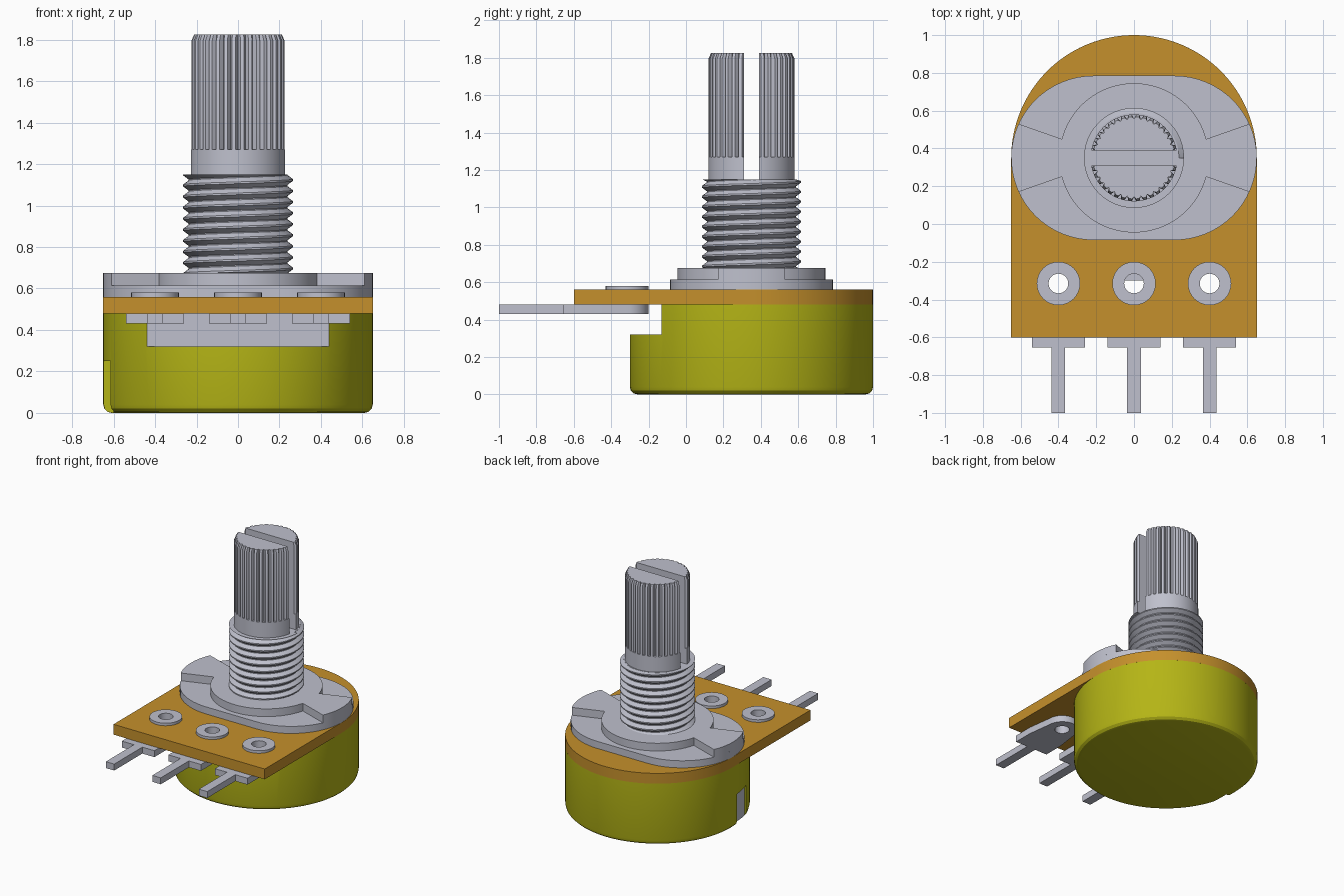
import bpy, bmesh
from math import sin, cos, pi, radians, asin, atan2, hypot

cube = bpy.data.objects.get("Cube")
if cube:
    bpy.data.objects.remove(cube, do_unlink=True)

AXIS = 0.35          # y of the shaft axis
R_CAN = 0.65
parts = []


def material(name, rgb):
    m = bpy.data.materials.new(name)
    m.use_nodes = True
    m.diffuse_color = (*rgb, 1)
    bsdf = next(n for n in m.node_tree.nodes if n.type == 'BSDF_PRINCIPLED')
    bsdf.inputs["Base Color"].default_value = (*rgb, 1)
    return m


GREY = material("light grey metal", (0.52, 0.53, 0.61))
ORANGE = material("orange board", (0.56, 0.28, 0.025))
OLIVE = material("olive yellow can", (0.46, 0.46, 0.008))


def finish(name, bm, *mats):
    bmesh.ops.recalc_face_normals(bm, faces=bm.faces)
    mesh = bpy.data.meshes.new(name)
    bm.to_mesh(mesh)
    bm.free()
    for m in mats:
        mesh.materials.append(m)
    obj = bpy.data.objects.new(name, mesh)
    bpy.context.scene.collection.objects.link(obj)
    parts.append(obj)
    return obj


def arc(cx, cy, r, a0, a1, n=32):
    """Points on an arc, angles in radians, both ends included."""
    return [(cx + r * cos(a0 + (a1 - a0) * i / n), cy + r * sin(a0 + (a1 - a0) * i / n))
            for i in range(n + 1)]


def circle(cx, cy, r, n=96):
    return arc(cx, cy, r, 0, 2 * pi, n)[:-1]


def loft(name, rings, *mats, closed=False):
    """Skin a list of (outline, z) rings; cap the ends or join last to first."""
    bm = bmesh.new()
    rows = [[bm.verts.new((x, y, z)) for x, y in pts] for pts, z in rings]
    n = len(rows[0])
    pairs = list(zip(rows, rows[1:])) + ([(rows[-1], rows[0])] if closed else [])
    for a, b in pairs:
        for i in range(n):
            j = (i + 1) % n
            bm.faces.new((a[i], a[j], b[j], b[i]))
    if not closed:
        bm.faces.new(rows[0])
        bm.faces.new(rows[-1])
    return finish(name, bm, *mats)


def prism(name, pts, z0, z1, *mats):
    return loft(name, [(pts, z0), (pts, z1)], *mats)


def box_cutter(x0, x1, y0, y1, z0, z1):
    return prism("cutter", [(x0, y0), (x1, y0), (x1, y1), (x0, y1)], z0, z1)


def cut(obj, *cutters):
    """Subtract the cutters, bake the result and remove the cutters."""
    for c in cutters:
        c.hide_render = True
        mod = obj.modifiers.new("cut", 'BOOLEAN')
        mod.operation, mod.solver, mod.object = 'DIFFERENCE', 'EXACT', c
    deps = bpy.context.evaluated_depsgraph_get()
    deps.update()
    mesh = bpy.data.meshes.new_from_object(obj.evaluated_get(deps))
    obj.modifiers.clear()
    obj.data = mesh
    for c in cutters:
        parts.remove(c)
        bpy.data.objects.remove(c, do_unlink=True)


# Can: rounded cup with a front step and a small side notch
can = loft("can", [(circle(0, AXIS, r), z) for r, z in
                   ((0.61, 0), (0.63, 0.005), (0.645, 0.02), (R_CAN, 0.04), (R_CAN, 0.48))],
           OLIVE, GREY)
STEP_Y, STEP_Z, NOTCH_X = -0.13, 0.32, -0.6
cut(can, box_cutter(-1, 1, -1, STEP_Y, STEP_Z, 0.7),
    box_cutter(-0.8, NOTCH_X, 0.14, 0.30, -0.1, 0.25))
for p in can.data.polygons:
    front = p.normal.y < -0.99 and abs(p.center.y - STEP_Y) < 0.002
    ledge = p.normal.z > 0.99 and abs(p.center.z - STEP_Z) < 0.002
    notch = p.normal.x < -0.99 and abs(p.center.x - NOTCH_X) < 0.002
    p.material_index = 1 if front or ledge or notch else 0

# Board: round at the back, square at the front
PINS = (-0.4, 0, 0.4)
PIN_Y = -0.315
board = prism("board", [(-R_CAN, -0.6), (R_CAN, -0.6)] + arc(0, AXIS, R_CAN, 0, pi, 64),
              0.48, 0.56, ORANGE)
cut(board, *[prism("cutter", circle(x, PIN_Y, 0.058, 32), 0.3, 0.7) for x in PINS])

# Terminals with hollow rivets
for side, x in zip(("right", "middle", "left"), PINS):
    half = [(0.036, -1), (0.036, -0.655), (0.14, -0.655), (0.14, -0.5)]
    outline = ([(x + px, py) for px, py in half] + arc(x, PIN_Y, 0.115, 0, pi, 24)
               + [(x - px, py) for px, py in reversed(half)])
    terminal = prism(side + "_terminal", outline, 0.43, 0.48, GREY)
    cut(terminal, prism("cutter", circle(x, PIN_Y, 0.058, 32), 0.3, 0.7))
    loft(side + "_rivet", [(circle(x, PIN_Y, r, 32), z) for r, z in
                           ((0.052, 0.43), (0.058, 0.43), (0.058, 0.56),
                            (0.115, 0.56), (0.115, 0.58), (0.052, 0.58))],
         GREY, closed=True)

# Mounting plate: stadium with a raised disc and two raised wings
END_X, END_R, DISC_R = 0.215, 0.435, 0.395
prism("mounting_plate", arc(END_X, AXIS, END_R, -pi / 2, pi / 2)
      + arc(-END_X, AXIS, END_R, pi / 2, 3 * pi / 2), 0.56, 0.615, GREY)
wing = asin(0.18 / END_R)
neck = asin(0.10 / DISC_R)
raised = (arc(END_X, AXIS, END_R, -wing, wing, 12)
          + arc(0, AXIS, DISC_R, neck, pi - neck, 48)
          + arc(-END_X, AXIS, END_R, pi - wing, pi + wing, 12)
          + arc(0, AXIS, DISC_R, pi + neck, 2 * pi - neck, 48))
prism("raised_plate", raised, 0.615, 0.675, GREY)

# Threaded bushing: core plus a helical ridge
Z0, Z1, ROOT, CREST = 0.67, 1.15, 0.235, 0.265
prism("bushing_core", circle(0, AXIS, ROOT + 0.003), Z0, Z1, GREY)
TURNS, STEPS = 9, 48
pitch = (Z1 - Z0) / TURNS
bm = bmesh.new()
strip = []
for i in range(TURNS * STEPS + STEPS + 1):
    a = 2 * pi * i / STEPS
    base = Z0 + pitch * (i / STEPS - 1)
    strip.append([bm.verts.new((r * cos(a), AXIS + r * sin(a),
                                min(max(base + f * pitch, Z0), Z1)))
                  for f, r in ((0, ROOT), (0.42, CREST), (0.58, CREST), (1, ROOT))])
for a, b in zip(strip, strip[1:]):
    for k in range(3):
        bm.faces.new((a[k], b[k], b[k + 1], a[k + 1]))
bmesh.ops.dissolve_degenerate(bm, dist=0.0001, edges=bm.edges)
finish("bushing_thread", bm, GREY)

# Shaft: plain neck and splined top, split by a slot
SHAFT_R, TEETH = 0.23, 36


def spline_outline(tip, root):
    pts = []
    for i in range(TEETH):
        for f, r in ((0, root), (0.28, tip), (0.72, tip)):
            a = 2 * pi * (i + f) / TEETH
            pts.append((r * cos(a), AXIS + r * sin(a)))
    return pts


def slot():
    return box_cutter(-0.5, 0.5, AXIS - 0.04, AXIS + 0.04, Z1, 2)


neck_part = prism("shaft_neck", circle(0, AXIS, SHAFT_R), 1.1, 1.27, GREY)
cut(neck_part, slot())
top = loft("shaft_splines", [(spline_outline(SHAFT_R, 0.206), 1.27),
                             (spline_outline(SHAFT_R, 0.206), 1.795),
                             (spline_outline(0.217, 0.206), 1.825)], GREY)
cut(top, slot())

# Smooth the round surfaces, keep the edges sharp
bpy.ops.object.select_all(action='DESELECT')
for obj in parts:
    obj.select_set(True)
bpy.context.view_layer.objects.active = can
bpy.ops.object.shade_smooth_by_angle(angle=radians(25))
